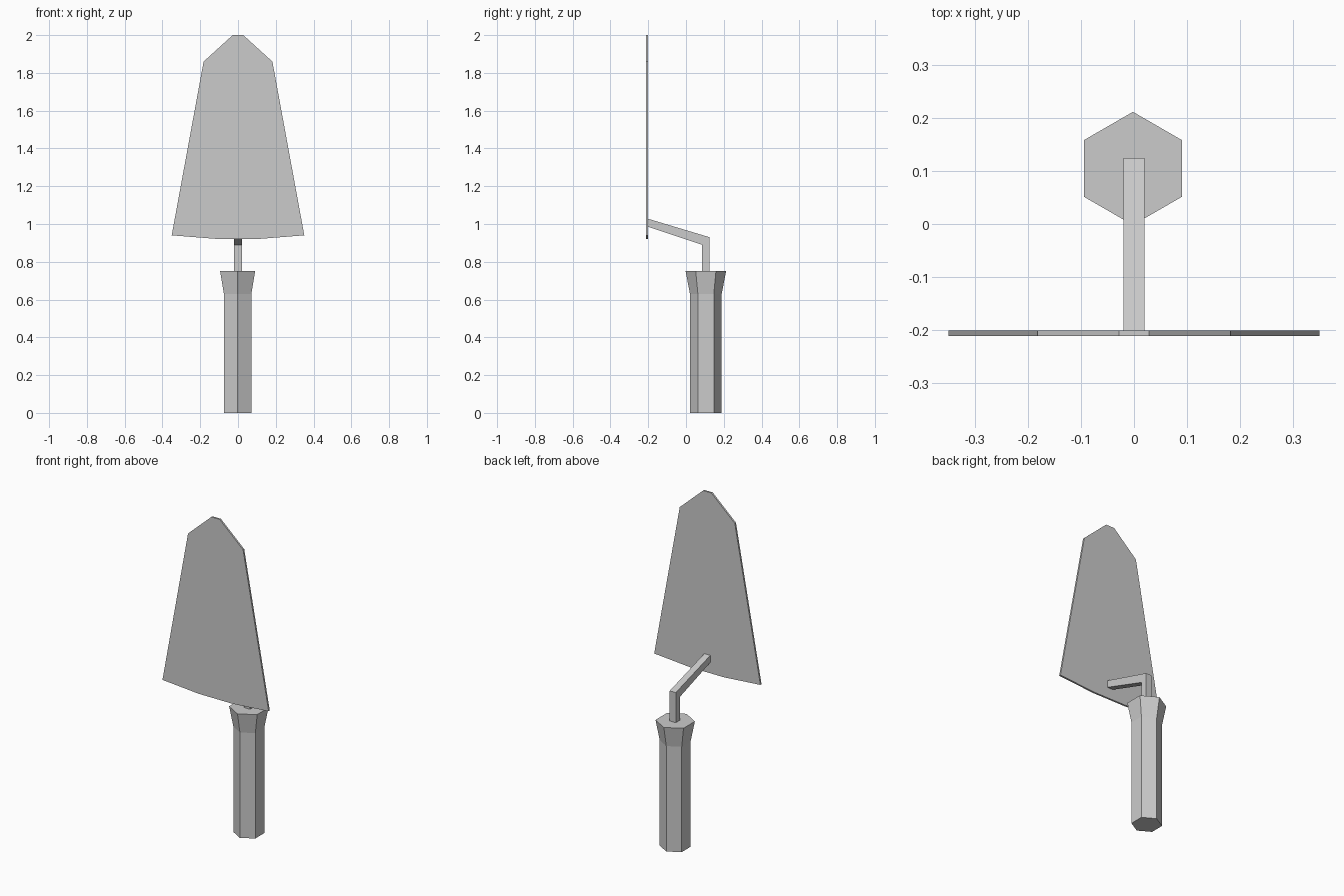
import bpy, bmesh, math

if "Cube" in bpy.data.objects:
    bpy.data.objects.remove(bpy.data.objects["Cube"])


def finish(name, bm):
    bmesh.ops.recalc_face_normals(bm, faces=bm.faces)
    mesh = bpy.data.meshes.new(name)
    bm.to_mesh(mesh)
    bm.free()
    obj = bpy.data.objects.new(name, mesh)
    bpy.context.collection.objects.link(obj)


def prism(name, points, offset):
    """Extrude a closed outline by an offset vector."""
    bm = bmesh.new()
    face = bm.faces.new([bm.verts.new(p) for p in points])
    ext = bmesh.ops.extrude_face_region(bm, geom=[face], use_keep_orig=True)
    verts = [v for v in ext["geom"] if isinstance(v, bmesh.types.BMVert)]
    bmesh.ops.translate(bm, verts=verts, vec=offset)
    finish(name, bm)


def hex_loft(name, centre, levels):
    """Stack hexagon rings given as (z, radius), with a cap at each end."""
    bm = bmesh.new()
    rings = []
    for z, r in levels:
        angles = [math.radians(90 + 60 * i) for i in range(6)]
        rings.append([bm.verts.new((centre[0] + r * math.cos(a),
                                    centre[1] + r * math.sin(a), z)) for a in angles])
    for low, high in zip(rings, rings[1:]):
        for i in range(6):
            j = (i + 1) % 6
            bm.faces.new((low[i], low[j], high[j], high[i]))
    bm.faces.new(rings[0])
    bm.faces.new(rings[-1])
    finish(name, bm)


# Blade: thin plate from a mirrored half outline
half = [(0.028, 2.0), (0.182, 1.86), (0.351, 0.94), (0.11, 0.921)]
outline = half + [(-x, z) for x, z in reversed(half)]
prism("blade", [(x, -0.212, z) for x, z in outline], (0, 0.011, 0))

# Stem: square bar cranked from the handle to the back of the blade
profile = [(0.085, 0.74), (0.125, 0.74), (0.125, 0.93),
           (-0.202, 1.028), (-0.202, 0.986), (0.085, 0.89)]
prism("stem", [(-0.02, y, z) for y, z in profile], (0.04, 0, 0))

# Handle: hexagonal grip flaring into a collar
hex_loft("handle", (-0.002, 0.105), [(0, 0.084), (0.63, 0.084), (0.75, 0.107)])
